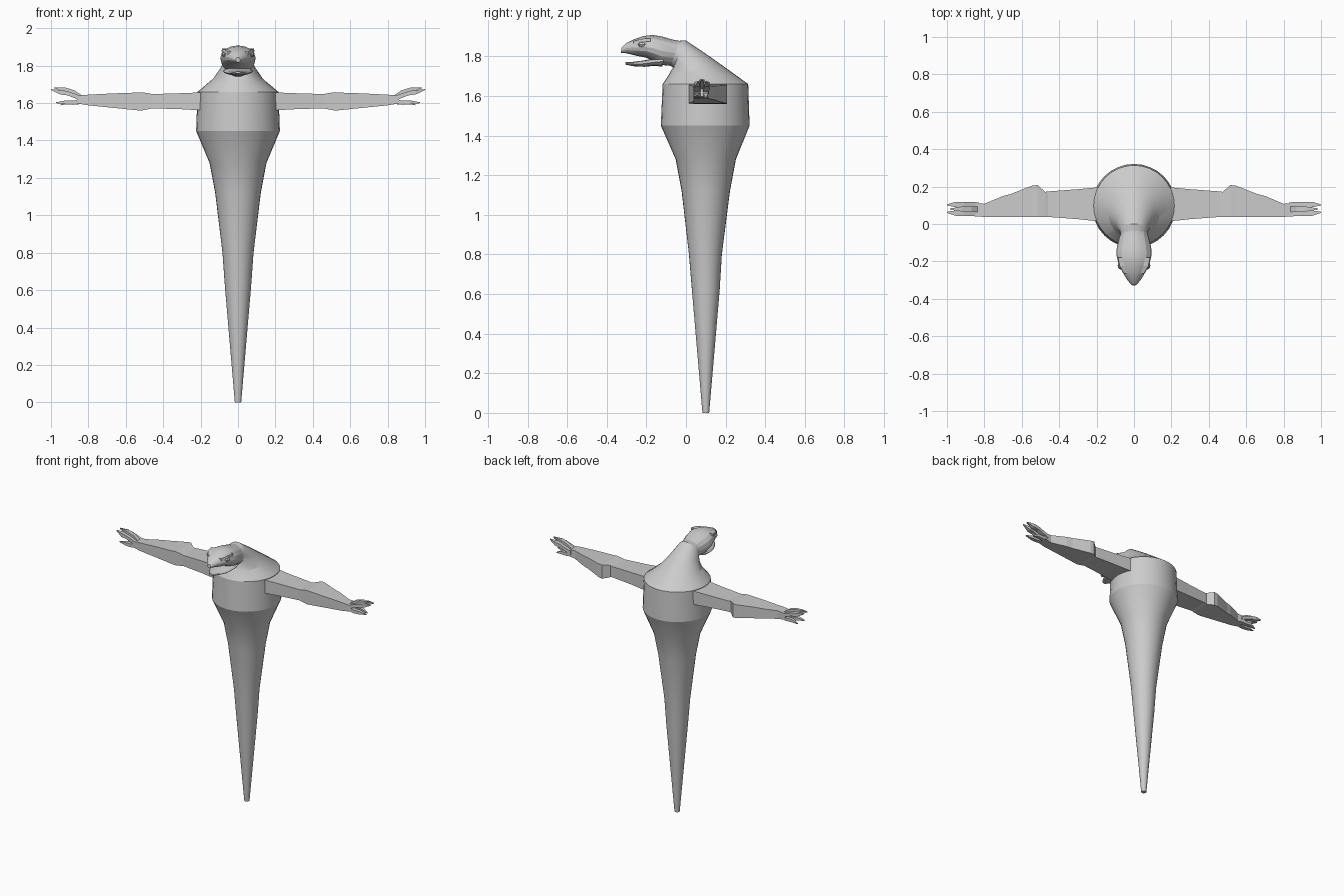
import bpy, bmesh, math
from mathutils import Vector

grey = bpy.data.materials.new("stone grey")
grey.diffuse_color = (0.6, 0.6, 0.6, 1)


def loft(name, strips, smooth=False):
    """Skin each list of equal-length rings; all strips share one object."""
    bm = bmesh.new()
    for rings in strips:
        rows = [[bm.verts.new(p) for p in ring] for ring in rings]
        n = len(rows[0])
        for a, b in zip(rows, rows[1:]):
            for i in range(n):
                j = (i + 1) % n
                bm.faces.new((a[i], a[j], b[j], b[i]))
        bm.faces.new(rows[0])
        bm.faces.new(rows[-1])
    bmesh.ops.recalc_face_normals(bm, faces=bm.faces)
    me = bpy.data.meshes.new(name)
    bm.to_mesh(me)
    bm.free()
    me.materials.append(grey)
    ob = bpy.data.objects.new(name, me)
    bpy.context.collection.objects.link(ob)
    if smooth:
        bpy.ops.object.select_all(action='DESELECT')
        ob.select_set(True)
        bpy.context.view_layer.objects.active = ob
        bpy.ops.object.shade_smooth_by_angle(angle=math.radians(20))
    return ob


def oval(back, front, w, n):
    """Ring through two (y, z) points on the centre plane, half width w."""
    b, f = Vector((0, *back)), Vector((0, *front))
    c, d = (b + f) / 2, (b - f) / 2
    return [c + d * math.cos(t) + Vector((w * math.sin(t), 0, 0))
            for t in (2 * math.pi * i / n for i in range(n))]


def box_ring(x, y0, y1, z0, z1):
    return [Vector((x, y, z)) for y, z in ((y0, z0), (y1, z0), (y1, z1), (y0, z1))]


def mirror(strips):
    return strips + [[[Vector((-p.x, p.y, p.z)) for p in r] for r in s] for s in strips]


# Tapering body, from the tail tip to the sloped shoulders and neck
tail = [(0.0, .10, .017), (.35, .10, .047), (.62, .10, .07), (.80, .098, .083),
        (1.12, .10, .122), (1.28, .10, .152), (1.45, .097, .224), (1.66, .098, .216)]
body = [oval((c + r, z), (c - r, z), r, 32) for z, c, r in tail]
body += [oval((.196, 1.745), (-.085, 1.71), .135, 32),
         oval((.09, 1.82), (-.075, 1.73), .098, 32),
         oval((.0, 1.88), (-.065, 1.742), .075, 32),
         oval((-.04, 1.878), (-.075, 1.75), .072, 32)]
loft("body", [body], True)

# Head with upper jaw: (top y, top z), (bottom y, bottom z), half width
head = [((0, 1.872), (-.04, 1.755), .062), ((-.07, 1.885), (-.08, 1.752), .08),
        ((-.12, 1.90), (-.13, 1.757), .092), ((-.17, 1.908), (-.165, 1.775), .094),
        ((-.215, 1.902), (-.20, 1.793), .084), ((-.26, 1.887), (-.25, 1.803), .062),
        ((-.30, 1.868), (-.30, 1.815), .036), ((-.325, 1.845), (-.328, 1.818), .012)]
loft("head", [[oval(a, b, w, 16) for a, b, w in head]], True)

# Open lower jaw
jaw = [((-.11, 1.80), (-.12, 1.748), .078), ((-.17, 1.787), (-.16, 1.752), .08),
       ((-.22, 1.778), (-.21, 1.747), .066), ((-.27, 1.772), (-.265, 1.75), .042),
       ((-.305, 1.770), (-.305, 1.758), .014)]
loft("lower_jaw", [[oval(a, b, w, 12) for a, b, w in jaw]], True)

# Eyes and heavy brow ridges
eye = [[Vector((.072 + .016 * math.cos(p) * math.cos(t), -.222 + .022 * math.cos(p) * math.sin(t),
                1.86 + .013 * math.sin(p))) for t in (math.pi * i / 4 for i in range(8))]
       for p in (-1.4, -.8, 0, .8, 1.4)]
loft("eyes", mirror([eye]), True)
brow = [[Vector((x + dx, y, z + dz)) for dx, dz in ((-.018, -.008), (.01, -.008), (.008, .008), (-.018, .008))]
        for x, y, z in ((.078, -.18, 1.883), (.068, -.225, 1.88), (.045, -.265, 1.868))]
loft("brows", mirror([brow]))

# Boxy arms with an elbow spur on the back edge
arm = [(.17, .012, .198, 1.56, 1.658), (.30, .026, .186, 1.567, 1.653),
       (.46, .038, .174, 1.572, 1.648), (.475, .038, .172, 1.568, 1.652),
       (.515, .038, .208, 1.56, 1.658), (.545, .038, .205, 1.562, 1.656),
       (.66, .038, .16, 1.574, 1.652), (.70, .038, .15, 1.578, 1.65),
       (.80, .038, .108, 1.588, 1.645), (.86, .042, .112, 1.598, 1.64)]
loft("arms", mirror([[box_ring(*r) for r in arm]]))


# Clawed fingers: each a path of (x, y, z, half thickness)
def finger(path):
    return [box_ring(x, y - h, y + h, z - h * .8, z + h * .8) for x, y, z, h in path]


fingers = [
    [(.83, .058, 1.622, .016), (.91, .056, 1.652, .014), (.95, .058, 1.658, .015), (1.0, .062, 1.672, .003)],
    [(.83, .100, 1.622, .016), (.91, .104, 1.652, .014), (.95, .104, 1.658, .015), (1.0, .102, 1.672, .003)],
    [(.83, .078, 1.625, .015), (.87, .080, 1.655, .014), (.92, .080, 1.672, .013), (.985, .080, 1.682, .003)],
    [(.82, .060, 1.612, .015), (.88, .058, 1.602, .014), (.92, .056, 1.604, .013), (.972, .056, 1.602, .003)],
    [(.82, .092, 1.612, .014), (.86, .098, 1.602, .013), (.91, .100, 1.604, .012), (.95, .100, 1.590, .003)],
]
loft("fingers", mirror([finger(f) for f in fingers]))
